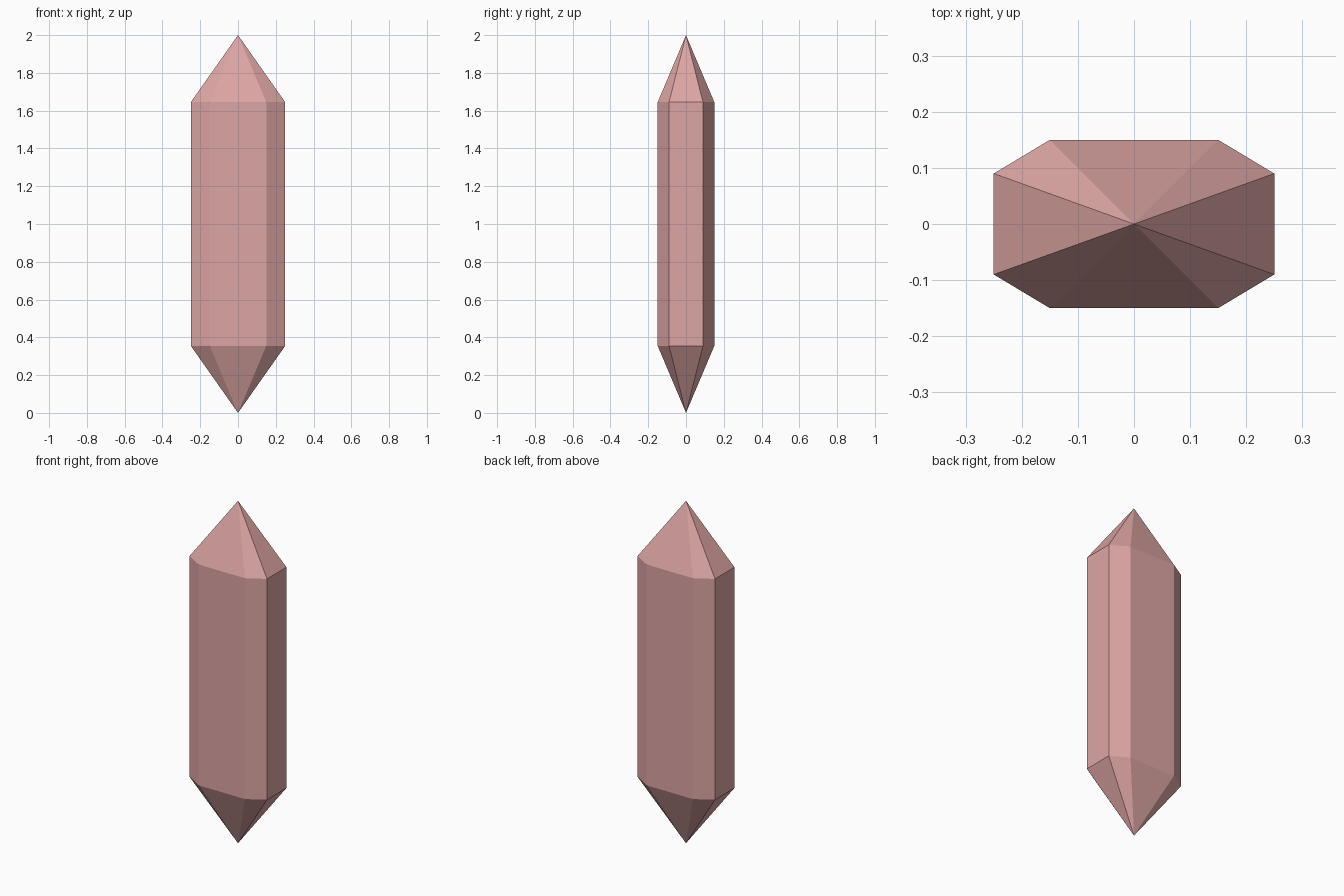
import bpy
import bmesh

if "Cube" in bpy.data.objects:
    bpy.data.objects.remove(bpy.data.objects["Cube"])

# Flat pink mineral colour
pink = bpy.data.materials.new("dusty_pink")
pink.diffuse_color = (0.72, 0.38, 0.37, 1.0)
pink.use_nodes = True
pink.node_tree.nodes["Principled BSDF"].inputs["Base Color"].default_value = pink.diffuse_color

# Chamfered-rectangle cross-section, counter-clockwise
HALF_X, HALF_Y = 0.25, 0.15
FLAT_X, FLAT_Y = 0.15, 0.09
quarter = [(HALF_X, FLAT_Y), (FLAT_X, HALF_Y)]
profile = (quarter
           + [(-x, y) for x, y in reversed(quarter)]
           + [(-x, -y) for x, y in quarter]
           + [(x, -y) for x, y in reversed(quarter)])

bm = bmesh.new()

# Prism body rings and the two points
lower = [bm.verts.new((x, y, 0.355)) for x, y in profile]
upper = [bm.verts.new((x, y, 1.645)) for x, y in profile]
bottom_tip = bm.verts.new((0, 0, 0))
top_tip = bm.verts.new((0, 0, 2))

# Body sides and pointed ends
count = len(profile)
for i in range(count):
    j = (i + 1) % count
    bm.faces.new((lower[i], lower[j], upper[j], upper[i]))
    bm.faces.new((upper[i], upper[j], top_tip))
    bm.faces.new((lower[j], lower[i], bottom_tip))

mesh = bpy.data.meshes.new("crystal")
bm.to_mesh(mesh)
bm.free()
mesh.materials.append(pink)

crystal = bpy.data.objects.new("crystal", mesh)
bpy.context.collection.objects.link(crystal)
